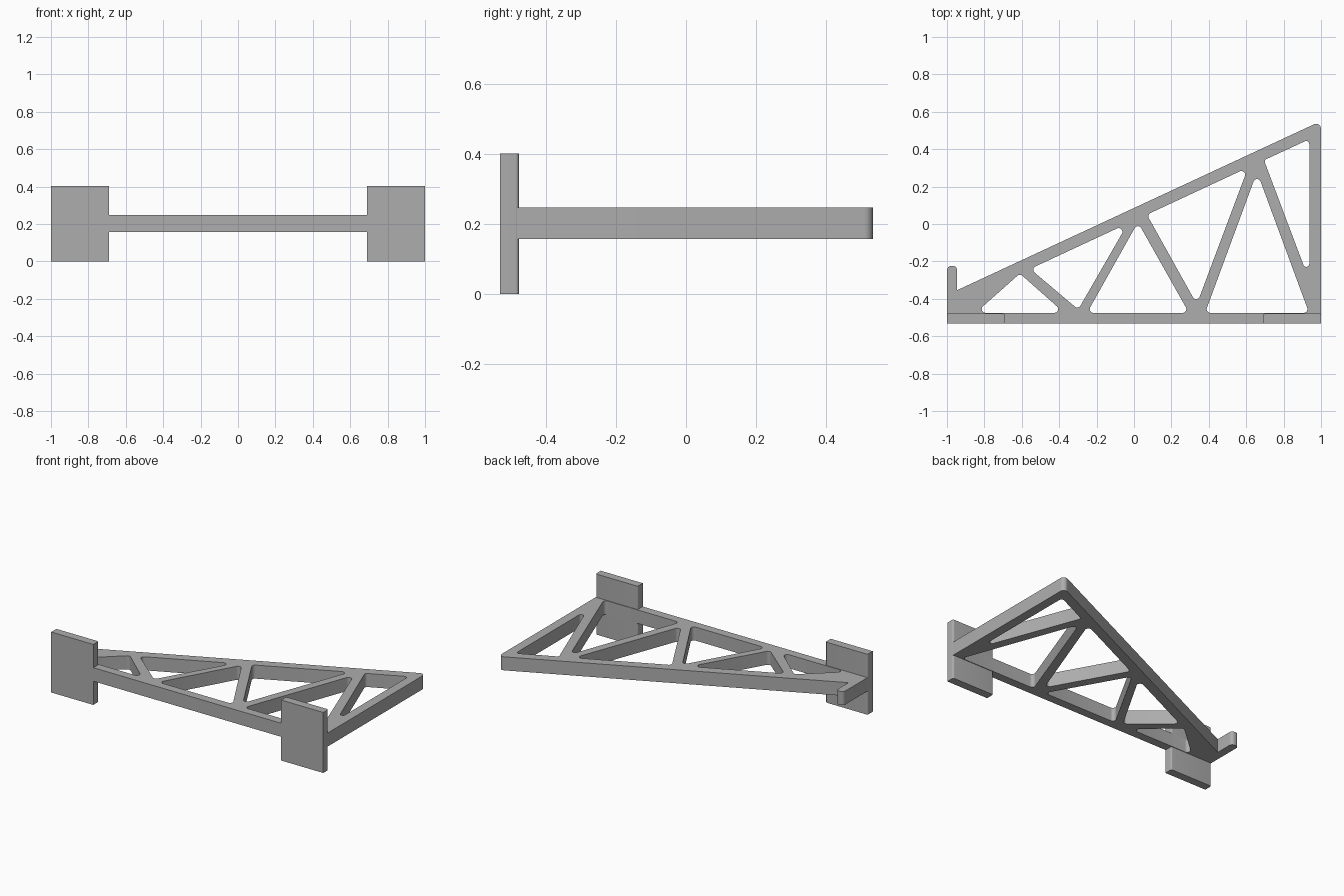
import bpy, bmesh, math
from mathutils import Vector

if "Cube" in bpy.data.objects:
    bpy.data.objects.remove(bpy.data.objects["Cube"])

grey = bpy.data.materials.new("plain grey")
grey.diffuse_color = (0.42, 0.42, 0.42, 1)
grey.use_nodes = True
grey.node_tree.nodes["Principled BSDF"].inputs["Base Color"].default_value = grey.diffuse_color


def rounded(corners, steps=8):
    """Polygon of (x, y, radius) corners -> list of points with filleted corners."""
    out = []
    n = len(corners)
    for i, (x, y, r) in enumerate(corners):
        p = Vector((x, y))
        if r == 0:
            out.append(p)
            continue
        a = (Vector(corners[i - 1][:2]) - p).normalized()
        b = (Vector(corners[(i + 1) % n][:2]) - p).normalized()
        half = a.angle(b) / 2
        centre = p + (a + b).normalized() * r / math.sin(half)
        t = r / math.tan(half)
        u, v = p + a * t - centre, p + b * t - centre
        sweep = u.angle_signed(v)
        a0 = math.atan2(u.y, u.x)
        for k in range(steps + 1):
            ang = a0 - sweep * k / steps
            out.append(centre + Vector((math.cos(ang), math.sin(ang))) * r)
    return out


def prism(name, loops, z0, z1):
    """Extrude a filled outline (with holes) from z0 to z1."""
    cu = bpy.data.curves.new(name, 'CURVE')
    cu.dimensions = '2D'
    cu.fill_mode = 'BOTH'
    cu.extrude = (z1 - z0) / 2
    for loop in loops:
        pts = rounded(loop)
        sp = cu.splines.new('POLY')
        sp.points.add(len(pts) - 1)
        for q, p in zip(sp.points, pts):
            q.co = (p.x, p.y, 0, 1)
        sp.use_cyclic_u = True
    tmp = bpy.data.objects.new(name + "_outline", cu)
    me = bpy.data.meshes.new_from_object(tmp)
    bpy.data.objects.remove(tmp)
    bm = bmesh.new()
    bm.from_mesh(me)
    bmesh.ops.remove_doubles(bm, verts=bm.verts, dist=1e-5)
    bmesh.ops.recalc_face_normals(bm, faces=bm.faces)
    bmesh.ops.translate(bm, verts=bm.verts, vec=(0, 0, (z0 + z1) / 2))
    bm.to_mesh(me)
    bm.free()
    me.materials.clear()
    me.materials.append(grey)
    me.shade_smooth()
    me.set_sharp_from_angle(angle=math.radians(30))
    ob = bpy.data.objects.new(name, me)
    bpy.context.collection.objects.link(ob)
    return ob


# Truss frame: wedge outline with a small hook at the low end
outline = [(-0.999, -0.532, 0), (0.999, -0.532, 0), (0.999, 0.55, 0.025),
           (-0.946, -0.354, 0), (-0.946, -0.224, 0.022), (-0.999, -0.224, 0.022)]

# Triangular openings between the struts: three corners and a fillet radius
openings = [
    ((-0.847, -0.475), (-0.373, -0.475), (-0.610, -0.265), 0.02),
    ((-0.555, -0.240), (-0.298, -0.457), (-0.033, 0.003), 0.02),
    ((-0.251, -0.475), (0.294, -0.475), (0.021, 0.009), 0.02),
    ((0.069, 0.050), (0.336, -0.429), (0.610, 0.302), 0.02),
    ((0.380, -0.475), (0.936, -0.475), (0.658, 0.278), 0.02),
    ((0.695, 0.341), (0.937, -0.301), (0.937, 0.453), 0.016),
]
holes = [[(x, y, r) for x, y in (a, b, c)] for a, b, c, r in openings]
prism("truss_frame", [outline] + holes, 0.157, 0.247)

# Upright foot plates at both ends of the long edge, rear edges eased
for side, s in (("left", -1), ("right", 1)):
    plate = [(s * 1.0, -0.533, 0), (s * 0.691, -0.533, 0),
             (s * 0.691, -0.479, 0.01), (s * 1.0, -0.479, 0.01)]
    prism(side + "_foot_plate", [plate], 0.0, 0.402)
